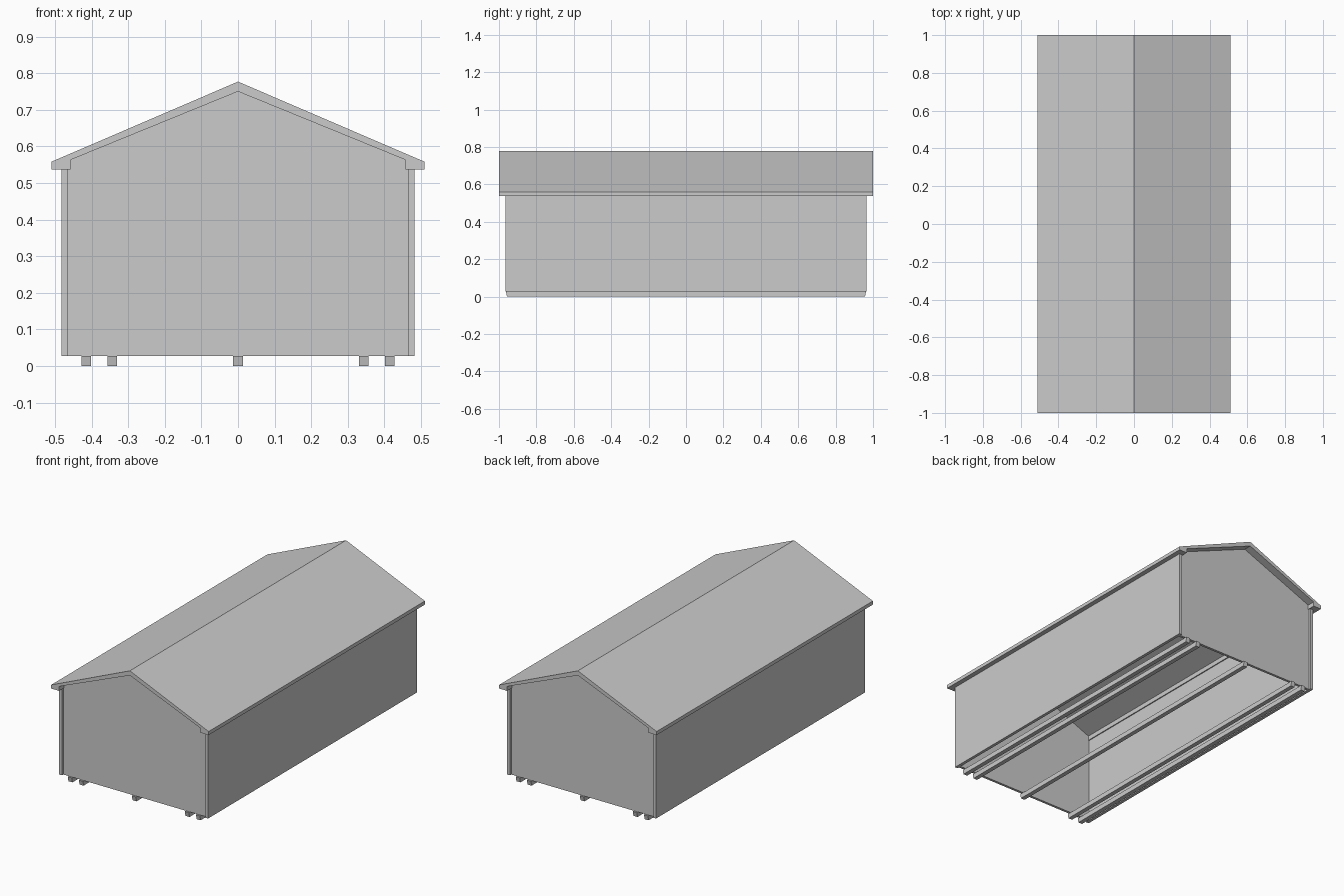
import bpy
import bmesh
from mathutils import Vector

cube = bpy.data.objects.get("Cube")
if cube:
    bpy.data.objects.remove(cube, do_unlink=True)

# One plain grey for the whole building
GREY = (0.6, 0.6, 0.6, 1.0)
grey = bpy.data.materials.new("plain grey")
grey.use_nodes = True
grey.diffuse_color = GREY
grey.node_tree.nodes["Principled BSDF"].inputs["Base Color"].default_value = GREY


def extrude(name, profile, y0, y1, taper=0.0):
    """Extrude an x-z profile along y; taper pulls in the ends at the lowest points."""
    bm = bmesh.new()
    verts = [bm.verts.new((x, y0, z)) for x, z in profile]
    face = bm.faces.new(verts)
    result = bmesh.ops.extrude_face_region(bm, geom=[face])
    moved = [v for v in result["geom"] if isinstance(v, bmesh.types.BMVert)]
    bmesh.ops.translate(bm, verts=moved, vec=Vector((0, y1 - y0, 0)))
    low = min(z for _, z in profile)
    for v in bm.verts:
        if v.co.z < low + 0.001:
            v.co.y += taper if v.co.y < (y0 + y1) / 2 else -taper
    bmesh.ops.recalc_face_normals(bm, faces=bm.faces)
    mesh = bpy.data.meshes.new(name)
    bm.to_mesh(mesh)
    bm.free()
    mesh.materials.append(grey)
    obj = bpy.data.objects.new(name, mesh)
    bpy.context.collection.objects.link(obj)
    return obj


def rect(x0, x1, z0, z1):
    return [(x0, z0), (x1, z0), (x1, z1), (x0, z1)]


FLOOR, EAVE = 0.028, 0.537
INNER, OUTER = 0.464, 0.482
WALL_END, GABLE_END = 0.965, 0.953

# Pitched roof with boxed eaves
right_half = [(0.458, 0.563), (0.458, EAVE), (0.51, EAVE), (0.51, 0.558)]
left_half = [(-x, z) for x, z in reversed(right_half)]
extrude("roof", [(0, 0.75)] + right_half + [(0, 0.777)] + left_half, -1, 1)

# Long side walls
for side, s in (("left", 1), ("right", -1)):
    extrude(side + "_wall", rect(s * INNER, s * OUTER, FLOOR, EAVE),
            -WALL_END, WALL_END)

# Gable walls, set slightly back between the side walls
gable = [(-INNER, FLOOR), (INNER, FLOOR), (INNER, EAVE), (0.458, EAVE),
         (0.458, 0.563), (0, 0.75), (-0.458, 0.563), (-0.458, EAVE), (-INNER, EAVE)]
for end, s in (("front", -1), ("back", 1)):
    extrude(end + "_gable_wall", gable, s * GABLE_END, s * (GABLE_END - 0.015))

# Skids running the length underneath, ends cut back at the bottom
for i, x in enumerate((-0.415, -0.343, 0, 0.343, 0.415)):
    extrude(f"skid_{i + 1}", rect(x - 0.013, x + 0.013, 0, FLOOR),
            -0.963, 0.963, taper=0.006)
